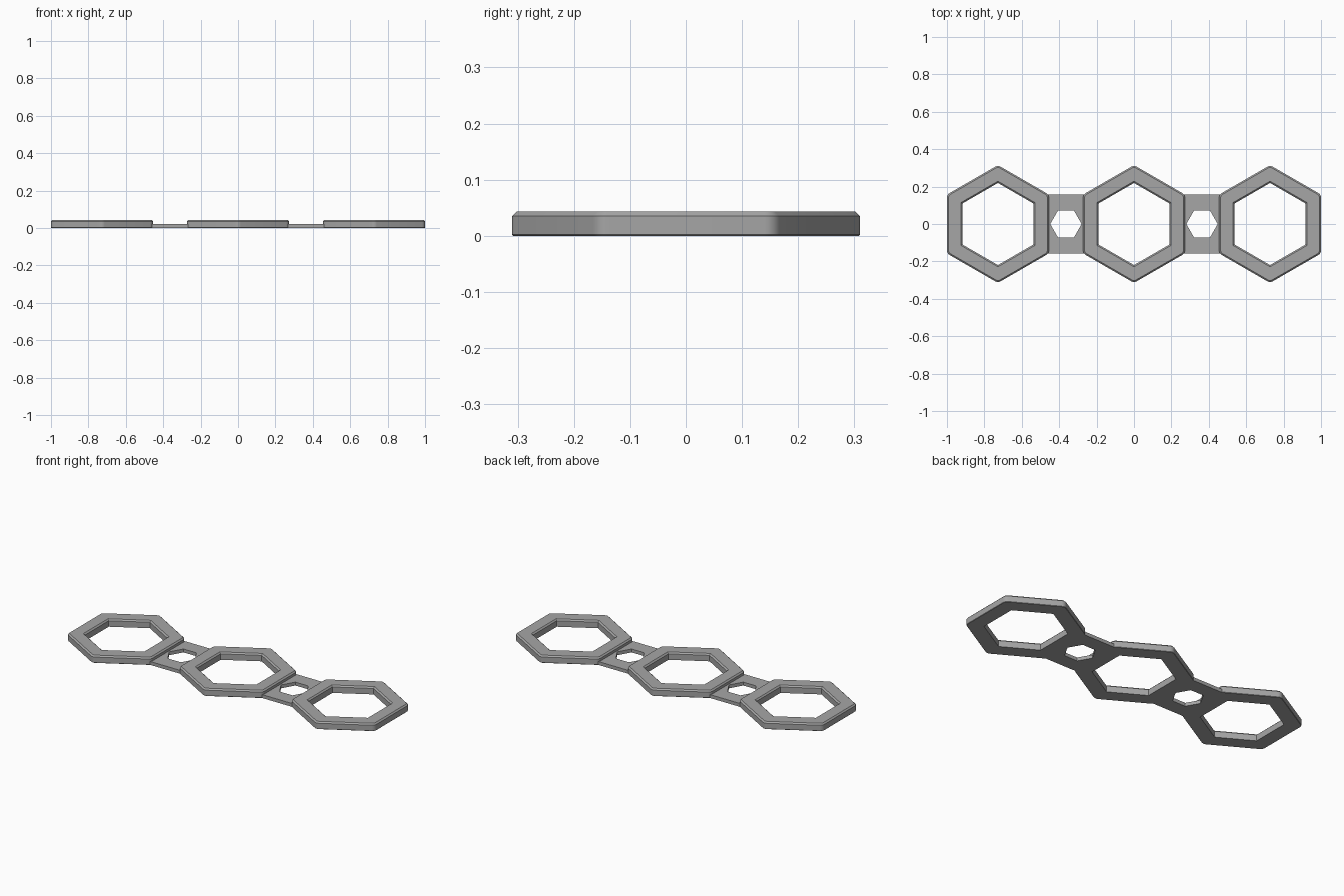
import bpy, bmesh, math

if "Cube" in bpy.data.objects:
    bpy.data.objects.remove(bpy.data.objects["Cube"])

SPACING = 0.7275     # distance between ring centres
APOTHEM = 0.2725     # outer flat-to-centre distance
HOLE = 0.19          # inner flat-to-centre distance
HEIGHT, CHAMFER = 0.043, 0.008
FILLET, STEPS = 0.03, 6

grey = bpy.data.materials.new("grey")
grey.diffuse_color = (0.38, 0.38, 0.38, 1)
grey.use_nodes = True
grey.node_tree.nodes["Principled BSDF"].inputs["Base Color"].default_value = grey.diffuse_color


def hexagon(apothem, fillet, z):
    """Pointy-top hexagon with rounded corners, anticlockwise."""
    pts = []
    reach = (apothem - fillet) / math.cos(math.pi / 6)
    for k in range(6):
        a = math.radians(30 + 60 * k)
        for s in range(STEPS + 1):
            b = a + math.radians(-30 + 60 * s / STEPS)
            pts.append((reach * math.cos(a) + fillet * math.cos(b),
                        reach * math.sin(a) + fillet * math.sin(b), z))
    return pts


def loft(name, loops, x):
    """Skin a closed series of matching loops into a ring-shaped solid."""
    bm = bmesh.new()
    rows = [[bm.verts.new(p) for p in loop] for loop in loops]
    n = len(rows[0])
    for i, row in enumerate(rows):
        nxt = rows[(i + 1) % len(rows)]
        for j in range(n):
            k = (j + 1) % n
            bm.faces.new((row[j], row[k], nxt[k], nxt[j]))
    bmesh.ops.remove_doubles(bm, verts=bm.verts, dist=1e-5)
    bmesh.ops.recalc_face_normals(bm, faces=bm.faces)
    mesh = bpy.data.meshes.new(name)
    bm.to_mesh(mesh)
    bm.free()
    mesh.materials.append(grey)
    obj = bpy.data.objects.new(name, mesh)
    obj.location.x = x
    bpy.context.collection.objects.link(obj)
    bpy.ops.object.select_all(action='DESELECT')
    obj.select_set(True)
    bpy.context.view_layer.objects.active = obj
    bpy.ops.object.shade_smooth_by_angle(angle=math.radians(30))


# Hexagonal rings: rounded outer wall, chamfered top edges, sharp inner hole
for name, x in (("left_ring", -SPACING), ("middle_ring", 0), ("right_ring", SPACING)):
    loft(name, [
        hexagon(APOTHEM - 0.002, FILLET - 0.002, 0),
        hexagon(APOTHEM, FILLET, 0.002),
        hexagon(APOTHEM, FILLET, HEIGHT - CHAMFER),
        hexagon(APOTHEM - CHAMFER, FILLET - CHAMFER, HEIGHT),
        hexagon(HOLE + CHAMFER, 0, HEIGHT),
        hexagon(HOLE, 0, HEIGHT - CHAMFER),
        hexagon(HOLE, 0, 0),
    ], x)

# Thin link plates, each with a small hexagonal hole pointing along x
W, H, R, T = 0.101, 0.158, 0.084, 0.02
plate = [(W, 0), (W, H), (-W, H), (-W, 0), (-W, -H), (W, -H)]
hole = [(R * math.cos(k * math.pi / 3), R * math.sin(k * math.pi / 3)) for k in range(6)]
for name, x in (("left_link", -SPACING / 2), ("right_link", SPACING / 2)):
    loft(name, [[(px, py, z) for px, py in outline]
                for outline, z in ((plate, 0), (plate, T), (hole, T), (hole, 0))], x)
